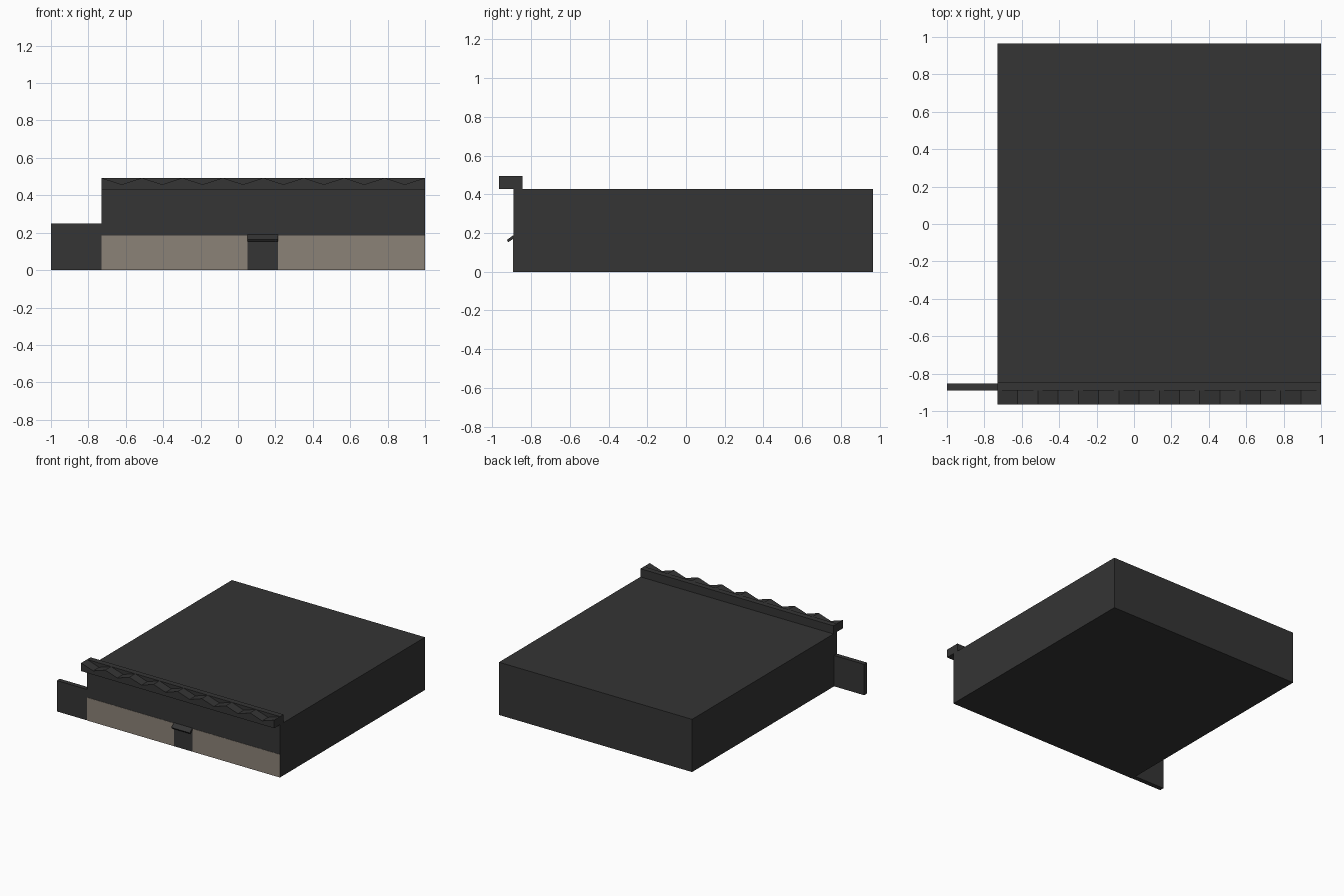
import bpy, bmesh

if "Cube" in bpy.data.objects:
    bpy.data.objects.remove(bpy.data.objects["Cube"])


def material(name, rgb):
    m = bpy.data.materials.new(name)
    m.diffuse_color = (*rgb, 1)
    m.use_nodes = True
    m.node_tree.nodes["Principled BSDF"].inputs["Base Color"].default_value = m.diffuse_color
    return m


DARK = material("dark_cladding", (0.035, 0.035, 0.035))
BEIGE = material("beige_glazing", (0.26, 0.223, 0.184))


def prism(name, profile, vec, mat):
    """Extrude a closed 3D profile along vec."""
    bm = bmesh.new()
    face = bm.faces.new([bm.verts.new(p) for p in profile])
    ext = bmesh.ops.extrude_face_region(bm, geom=[face], use_keep_orig=True)
    moved = [g for g in ext["geom"] if isinstance(g, bmesh.types.BMVert)]
    bmesh.ops.translate(bm, verts=moved, vec=vec)
    bmesh.ops.recalc_face_normals(bm, faces=bm.faces)
    mesh = bpy.data.meshes.new(name)
    bm.to_mesh(mesh)
    bm.free()
    mesh.materials.append(mat)
    obj = bpy.data.objects.new(name, mesh)
    bpy.context.collection.objects.link(obj)
    return obj


def box(name, x0, x1, y0, y1, z0, z1, mat=DARK):
    base = [(x0, y0, z0), (x1, y0, z0), (x1, y1, z0), (x0, y1, z0)]
    return prism(name, base, (0, 0, z1 - z0), mat)


LEFT, RIGHT, FRONT = -0.73, 1.0, -0.89

# Main hall and the low side wall
box("main_building", LEFT, RIGHT, FRONT, 0.965, 0, 0.427)
box("side_wall", -1.0, LEFT, FRONT, -0.853, 0, 0.25)

# Glazing panes either side of the door, set just proud of the front
for side, (a, b) in {"left": (LEFT, 0.05), "right": (0.215, RIGHT)}.items():
    w = (b - a) / 7
    for i in range(7):
        box(f"{side}_pane_{i}", a + i * w, a + (i + 1) * w,
            FRONT - 0.002, FRONT, 0, 0.186, BEIGE)
box("door", 0.05, 0.215, FRONT - 0.002, FRONT, 0, 0.186)

# Sloping awning over the door
prism("door_awning",
      [(0.05, -0.888, 0.191), (0.05, -0.925, 0.164),
       (0.05, -0.917, 0.153), (0.05, -0.888, 0.173)],
      (0.165, 0, 0), DARK)

# Parapet: straight back strip with a saw-tooth strip in front
box("parapet_back", LEFT, RIGHT, FRONT, -0.845, 0.427, 0.493)
step = (RIGHT - LEFT) / 16
zigzag = [(LEFT + i * step, -0.965, 0.458 if i % 2 else 0.493)
          for i in range(17)]
prism("parapet_sawtooth",
      [(LEFT, -0.965, 0.427)] + zigzag + [(RIGHT, -0.965, 0.427)],
      (0, 0.075, 0), DARK)
